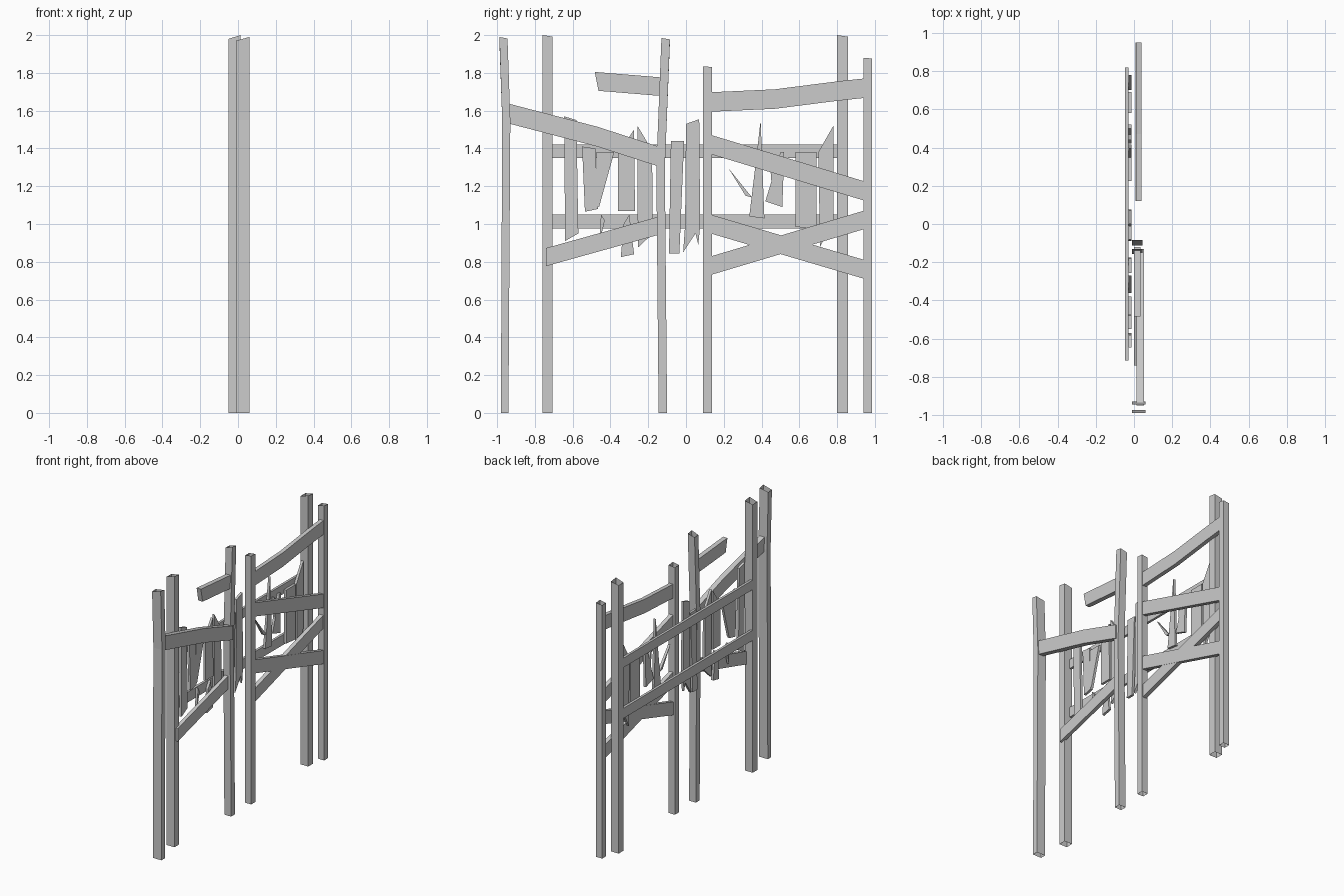
import bpy


def mesh(name, verts, faces):
    me = bpy.data.meshes.new(name)
    me.from_pydata(verts, [], faces)
    ob = bpy.data.objects.new(name, me)
    bpy.context.collection.objects.link(ob)
    return ob


def slab(name, outline, x0, x1):
    """Flat board: (y, z) outline given clockwise or not, thickened along x."""
    area = sum(a[0] * b[1] - b[0] * a[1] for a, b in zip(outline, outline[1:] + outline[:1]))
    if area < 0:
        outline = outline[::-1]
    n = len(outline)
    verts = [(x, y, z) for x in (x0, x1) for y, z in outline]
    faces = [list(range(n))[::-1], list(range(n, 2 * n))]
    faces += [(i, (i + 1) % n, n + (i + 1) % n, n + i) for i in range(n)]
    return mesh(name, verts, faces)


def post(name, stations, x0, x1, slant):
    """Open-ended square timber through (y0, y1, z) stations, top cut at a slant."""
    verts, faces = [], []
    for k, (y0, y1, z) in enumerate(stations):
        s = slant if k == len(stations) - 1 else 0
        verts += [(x0, y0, z - s), (x1, y0, z), (x1, y1, z - s * 0.4), (x0, y1, z - s)]
        if k:
            b = 4 * k
            faces += [(b - 4 + i, b - 4 + (i + 1) % 4, b + (i + 1) % 4, b + i) for i in range(4)]
    return mesh(name, verts, faces)


def rail(name, line, height, x0, x1):
    """Board following (y, z of lower edge) points."""
    slab(name, line + [(y, z + height) for y, z in reversed(line)], x0, x1)


# Thin front posts, some slightly crooked
post("front_post_1", [(-0.98, -0.94, 0), (-0.973, -0.93, 1.55), (-0.988, -0.945, 1.99)], -0.01, 0.06, 0.02)
post("front_post_2", [(-0.145, -0.10, 0), (-0.157, -0.112, 1.3), (-0.13, -0.085, 1.985)], -0.01, 0.045, 0.02)
post("front_post_3", [(0.09, 0.137, 0), (0.09, 0.137, 1.835)], -0.005, 0.045, 0.01)
post("front_post_4", [(0.94, 0.985, 0), (0.94, 0.985, 1.88)], -0.005, 0.045, 0.01)

# Heavy back posts
post("back_post_left", [(-0.76, -0.706, 0), (-0.76, -0.706, 2.0)], -0.05, 0.013, 0.02)
post("back_post_right", [(0.80, 0.857, 0), (0.80, 0.857, 2.0)], -0.05, 0.013, 0.02)

# Straight back rails
for nm, z, h in (("back_rail_upper", 1.35, 0.07), ("back_rail_lower", 0.975, 0.075)):
    rail(nm, [(-0.715, z), (0.82, z)], h, -0.048, -0.03)

# Sagging front rails and braces, left bay
rail("left_top_rail", [(-0.95, 1.535), (-0.47, 1.41), (-0.13, 1.30)], 0.105, 0.013, 0.052)
rail("left_brace", [(-0.74, 0.777), (-0.13, 0.947)], 0.096, 0.0, 0.027)
slab("broken_rail", [(-0.463, 1.705), (-0.12, 1.677), (-0.12, 1.775), (-0.483, 1.805)], 0.0, 0.035)

# Front rails and braces, right bay
rail("right_top_rail", [(0.12, 1.594), (0.47, 1.61), (0.80, 1.652), (0.95, 1.668)], 0.103, 0.01, 0.04)
rail("right_middle_rail", [(0.12, 1.373), (0.95, 1.122)], 0.102, 0.01, 0.04)
rail("right_falling_brace", [(0.12, 0.953), (0.95, 0.708)], 0.1, 0.01, 0.04)
rail("right_rising_brace", [(0.12, 0.727), (0.95, 0.975)], 0.098, 0.008, 0.038)

# Splintered planks hanging on the back rails
planks = [
    [(-0.645, 1.57), (-0.58, 1.55), (-0.57, 0.95), (-0.64, 0.91)],
    [(-0.55, 1.41), (-0.48, 1.40), (-0.465, 1.08), (-0.535, 1.065)],
    [(-0.475, 1.38), (-0.38, 1.38), (-0.46, 1.09), (-0.475, 1.10)],
    [(-0.46, 0.89), (-0.43, 1.02), (-0.45, 1.05)],
    [(-0.36, 1.07), (-0.27, 1.07), (-0.275, 1.50), (-0.36, 1.37)],
    [(-0.345, 0.825), (-0.275, 0.84), (-0.30, 1.05), (-0.33, 1.0)],
    [(-0.257, 1.52), (-0.18, 1.39), (-0.175, 0.95), (-0.255, 0.875)],
    [(-0.08, 1.44), (-0.01, 1.44), (-0.035, 0.845), (-0.09, 0.845)],
    [(0.0, 1.53), (0.07, 1.555), (0.075, 0.99), (0.065, 0.89), (0.05, 0.95),
     (-0.015, 0.85), (-0.005, 0.99)],
    [(0.225, 1.295), (0.35, 1.14), (0.315, 1.15)],
    [(0.395, 1.55), (0.415, 1.03), (0.335, 1.04), (0.37, 1.33)],
    [(0.44, 1.38), (0.48, 1.24), (0.46, 1.12)],
    [(0.42, 1.12), (0.51, 1.09), (0.52, 1.38), (0.50, 1.38)],
    [(0.58, 1.38), (0.69, 1.38), (0.69, 0.975), (0.58, 0.985)],
    [(0.70, 1.38), (0.78, 1.52), (0.78, 1.02), (0.71, 0.88)],
]
for i, outline in enumerate(planks):
    slab(f"plank_{i + 1}", outline, -0.03, -0.012)
